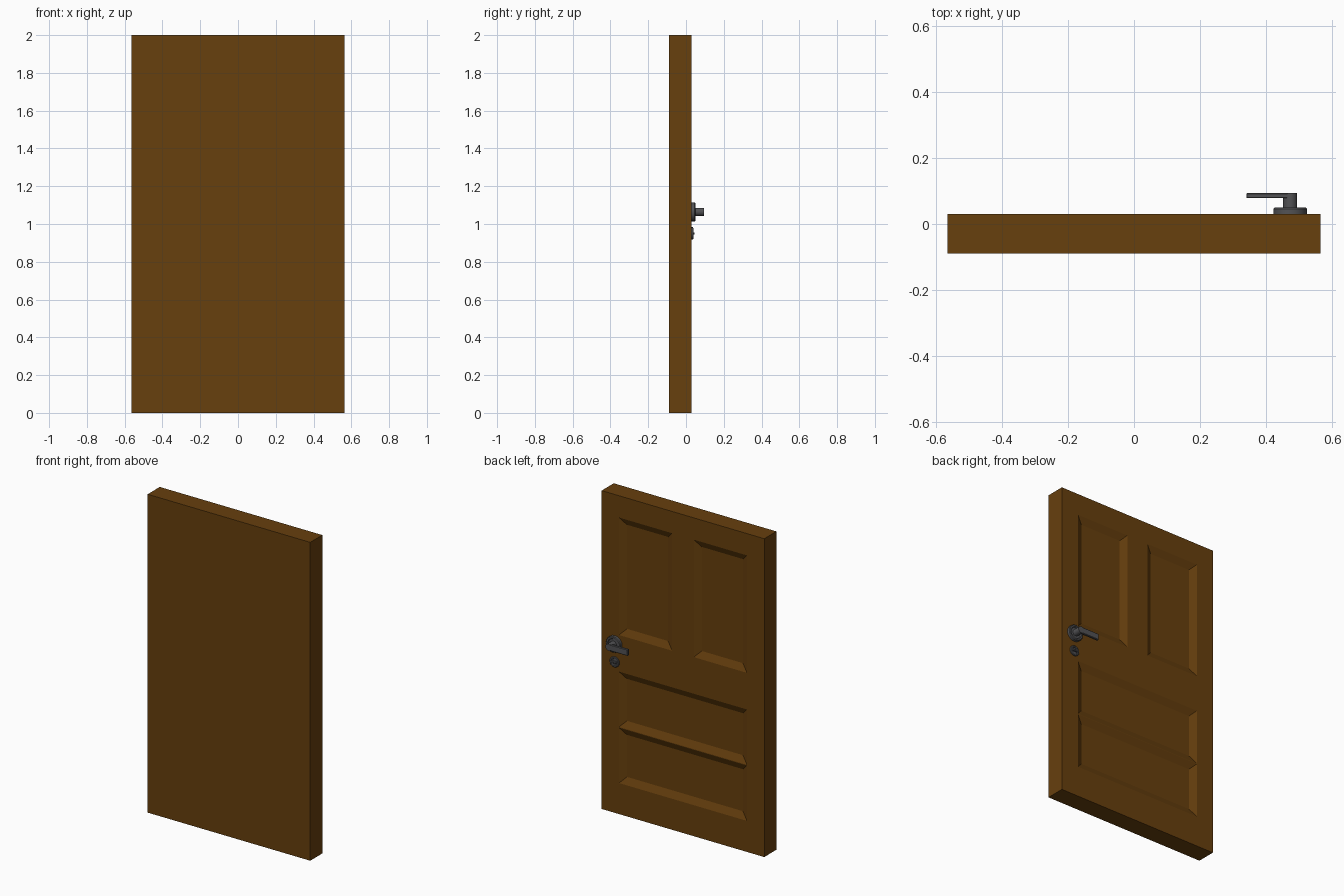
import bpy, bmesh, math
from mathutils import Matrix

if "Cube" in bpy.data.objects:
    bpy.data.objects.remove(bpy.data.objects["Cube"])


def material(name, rgb):
    m = bpy.data.materials.new(name)
    m.diffuse_color = (*rgb, 1)
    m.use_nodes = True
    m.node_tree.nodes["Principled BSDF"].inputs["Base Color"].default_value = m.diffuse_color
    return m


WOOD = material("brown wood", (0.135, 0.050, 0.004))
METAL = material("dark grey metal", (0.085, 0.085, 0.09))


def finish(name, bm, mat, smooth=False):
    bmesh.ops.recalc_face_normals(bm, faces=bm.faces[:])
    me = bpy.data.meshes.new(name)
    bm.to_mesh(me)
    bm.free()
    me.materials.append(mat)
    ob = bpy.data.objects.new(name, me)
    bpy.context.collection.objects.link(ob)
    if smooth:
        bpy.context.view_layer.objects.active = ob
        ob.select_set(True)
        bpy.ops.object.shade_smooth_by_angle(angle=math.radians(35))
        ob.select_set(False)
    return ob


def lathe(name, x, z, profile, sides=16):
    """Closed turned part along +y; profile is a list of (radius, y)."""
    bm = bmesh.new()
    rings = []
    for r, y in profile:
        rings.append([bm.verts.new((x + r * math.cos(a), y, z + r * math.sin(a)))
                      for a in (2 * math.pi * i / sides for i in range(sides))])
    for a, b in zip(rings, rings[1:]):
        for i in range(sides):
            j = (i + 1) % sides
            bm.faces.new((a[i], a[j], b[j], b[i]))
    bm.faces.new(rings[0])
    bm.faces.new(rings[-1])
    return finish(name, bm, METAL, True)


def box(name, x, y, z, bevel=0.0):
    bm = bmesh.new()
    size = [b - a for a, b in (x, y, z)]
    mid = [(a + b) / 2 for a, b in (x, y, z)]
    bmesh.ops.create_cube(bm, size=1, matrix=Matrix.Translation(mid) @ Matrix.Diagonal((*size, 1)))
    if bevel:
        bmesh.ops.bevel(bm, geom=bm.edges[:], offset=bevel, segments=1, affect='EDGES')
    return finish(name, bm, METAL)


# Door slab: a grid on the back side, with sunken bevelled panels
FRONT, BACK = -0.09, 0.03
xs = [-0.565, -0.445, -0.075, 0.075, 0.445, 0.565]
zs = [0, 0.195, 0.543, 0.547, 0.895, 1.125, 1.863, 2]
bm = bmesh.new()
v = [[bm.verts.new((x, BACK, z)) for x in xs] for z in zs]
cell = {}
for r in range(len(zs) - 1):
    for c in range(len(xs) - 1):
        cell[r, c] = bm.faces.new((v[r][c + 1], v[r][c], v[r + 1][c], v[r + 1][c + 1]))

# Sides and plain front
rim = [e for e in bm.edges if e.is_boundary]
ext = bmesh.ops.extrude_edge_only(bm, edges=rim)["geom"]
for q in ext:
    if isinstance(q, bmesh.types.BMVert):
        q.co.y = FRONT
bmesh.ops.contextual_create(bm, geom=[e for e in ext if isinstance(e, bmesh.types.BMEdge) and e.is_boundary])
bmesh.ops.recalc_face_normals(bm, faces=bm.faces[:])

# Two tall upper panels and two wide lower panels
panels = [cell[5, 1], cell[5, 3]]
for row in (1, 3):
    panels += bmesh.utils.face_join([cell[row, c] for c in (1, 2, 3)]),
bmesh.ops.inset_individual(bm, faces=panels, thickness=0.042, depth=-0.02, use_even_offset=True)
finish("door_slab", bm, WOOD)

# Handle: stepped rosette, round stem and flat lever
HX, HZ = 0.473, 1.064
lathe("handle_rosette", HX, HZ, [(0.051, 0.028), (0.051, 0.046), (0.047, 0.050),
                                 (0.038, 0.050), (0.034, 0.044), (0.02, 0.044)])
lathe("handle_stem", HX, HZ, [(0.021, 0.04), (0.021, 0.094)])
box("handle_lever", (0.34, HX), (0.078, 0.0935), (HZ - 0.02, HZ + 0.02), 0.003)

# Keyhole cover with a small turn piece
lathe("lock_cover", HX, 0.95, [(0.033, 0.028), (0.033, 0.036), (0.029, 0.039),
                               (0.022, 0.039), (0.019, 0.034)])
box("lock_turn", (HX - 0.019, HX + 0.019), (0.03, 0.044), (0.944, 0.956), 0.002)
